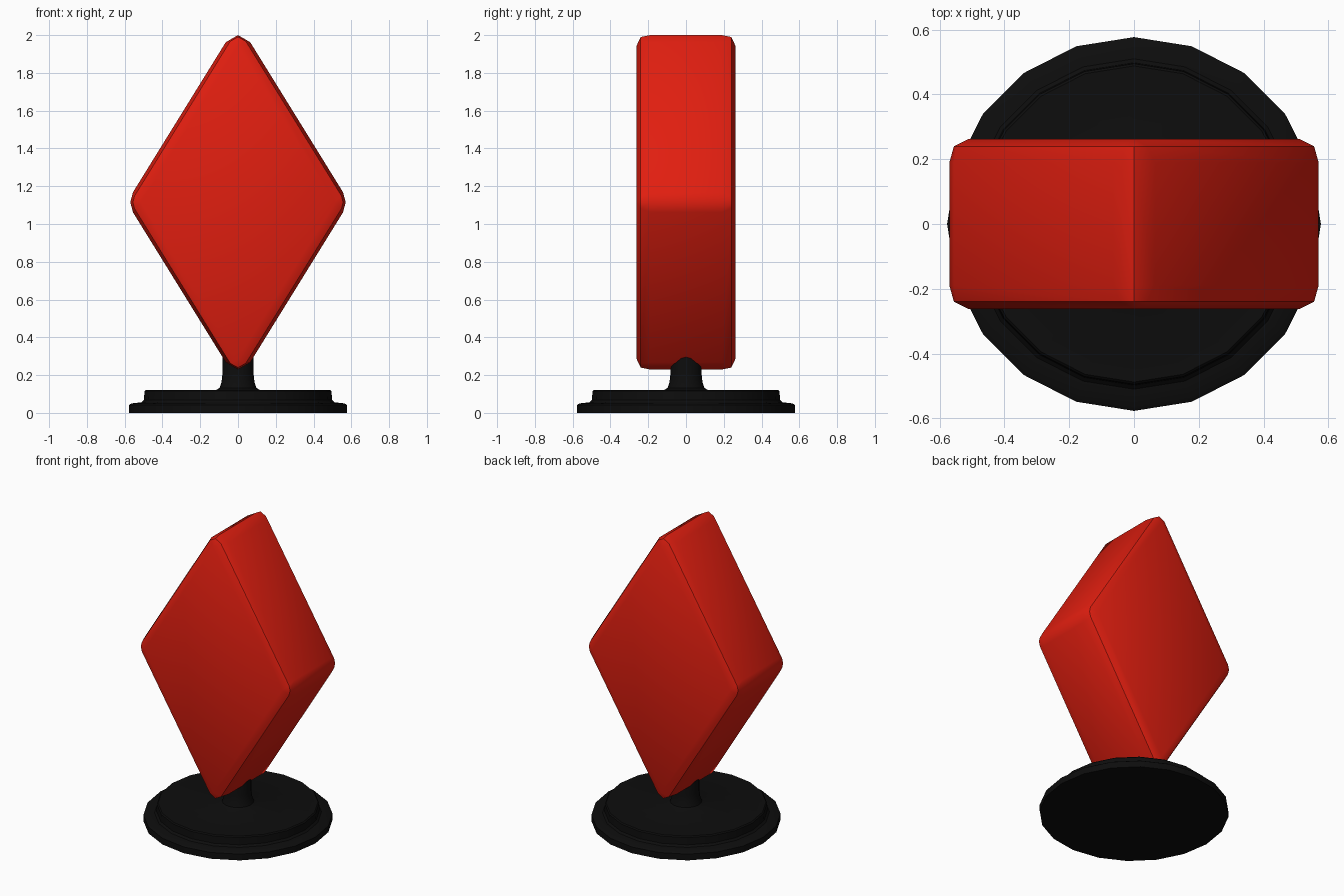
import bpy, bmesh, math

if "Cube" in bpy.data.objects:
    bpy.data.objects.remove(bpy.data.objects["Cube"])


def make_object(name, rings, color, cap_end):
    """Skin a stack of equal-length rings, cap the ends and colour the result."""
    bm = bmesh.new()
    loops = [[bm.verts.new(p) for p in ring] for ring in rings]
    n = len(loops[0])
    for a, b in zip(loops, loops[1:]):
        for i in range(n):
            j = (i + 1) % n
            bm.faces.new((a[i], a[j], b[j], b[i]))
    bm.faces.new(loops[0])
    if cap_end:
        bm.faces.new(loops[-1])
    # merge the points that meet in the sharp tips of the flat faces
    bmesh.ops.remove_doubles(bm, verts=bm.verts, dist=0.0005)
    bmesh.ops.recalc_face_normals(bm, faces=bm.faces)
    mesh = bpy.data.meshes.new(name)
    bm.to_mesh(mesh)
    bm.free()
    obj = bpy.data.objects.new(name, mesh)
    bpy.context.collection.objects.link(obj)
    mat = bpy.data.materials.new(name + "_paint")
    mat.diffuse_color = (*color, 1)
    mat.use_nodes = True
    mat.node_tree.nodes["Principled BSDF"].inputs["Base Color"].default_value = mat.diffuse_color
    mesh.materials.append(mat)
    bpy.ops.object.select_all(action='DESELECT')
    obj.select_set(True)
    bpy.context.view_layer.objects.active = obj
    bpy.ops.object.shade_smooth_by_angle(angle=math.radians(30))
    return obj


# Diamond: rhombus outline with rounded corners, shrinking towards front and back
HALF_W, HALF_H, MID_Z = 0.589, 0.952, 1.115


def diamond_ring(y, scale, cut):
    w, h = HALF_W * scale, HALF_H * scale
    top, side = 0.11 * cut, 0.09 * cut / 1.62
    pts = [(w - 0.019 * cut, 0),
           (w * (1 - side), h * side),
           (w * top, h * (1 - top)),
           (0, h - 0.067 * cut)]
    half = pts + [(-x, z) for x, z in reversed(pts[:3])]
    full = half + [(x, -z) for x, z in reversed(half[1:-1])]
    return [(x, y, MID_Z + z) for x, z in full]


front = [(-0.262, 0.87, 0), (-0.24, 0.965, 0.65), (-0.19, 1, 1)]
levels = front + [(-y, s, c) for y, s, c in reversed(front)]
make_object("diamond", [diamond_ring(*l) for l in levels], (0.75, 0.013, 0.005), True)


# Stand: 20-sided turned foot with a step, and a filleted stem
def turned(profile, sides=20):
    return [[(r * math.cos(2 * math.pi * i / sides),
              r * math.sin(2 * math.pi * i / sides), z) for i in range(sides)]
            for r, z in profile]


stand = [(0.577, 0), (0.577, 0.042), (0.565, 0.05), (0.51, 0.056), (0.498, 0.068),
         (0.495, 0.115), (0.488, 0.122), (0.115, 0.122), (0.097, 0.132),
         (0.087, 0.165), (0.082, 0.21), (0.082, 0.36)]
make_object("stand", turned(stand), (0.004, 0.004, 0.004), True)
